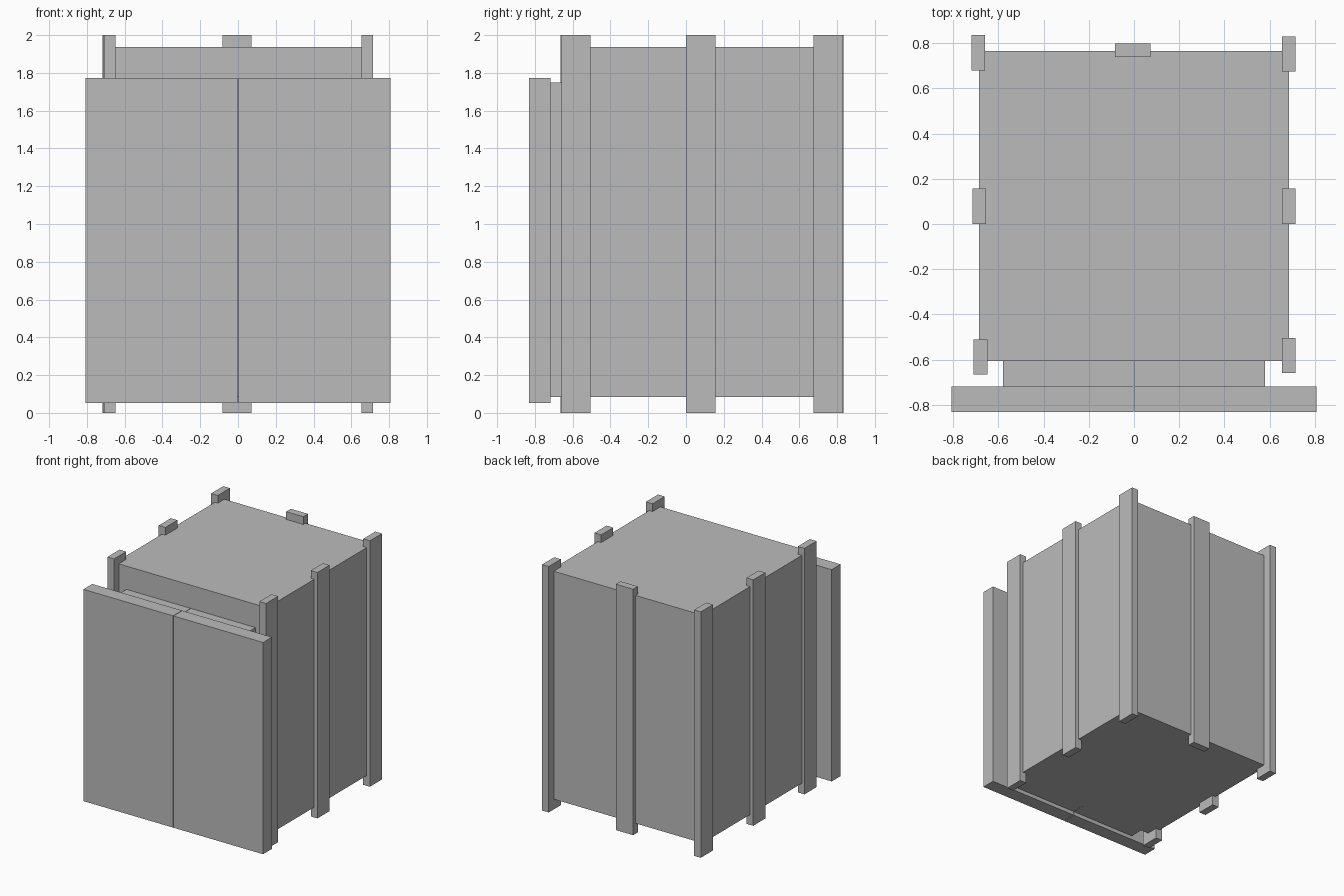
import bpy

default = bpy.data.objects.get("Cube")
if default:
    bpy.data.objects.remove(default, do_unlink=True)

# Single flat grey
grey = bpy.data.materials.new("plain grey")
grey.use_nodes = True
colour = (0.5, 0.5, 0.5, 1)
grey.diffuse_color = colour
grey.node_tree.nodes["Principled BSDF"].inputs["Base Color"].default_value = colour


def box(name, x, y, z):
    """Add a box from its (low, high) extent along each axis."""
    spans = (x, y, z)
    bpy.ops.mesh.primitive_cube_add(size=1, location=[(a + b) / 2 for a, b in spans])
    ob = bpy.context.object
    ob.name = name
    ob.scale = [b - a for a, b in spans]
    bpy.ops.object.transform_apply(location=False, rotation=False, scale=True)
    ob.data.materials.append(grey)
    return ob


# Main cabinet
box("cabinet_body", (-0.685, 0.685), (-0.605, 0.765), (0.083, 1.937))

# Double doors, each an outer slab with a narrower inner panel
GAP = 0.002
for side, s in (("left", 1), ("right", -1)):
    slab = sorted((s * GAP, s * 0.808))
    panel = sorted((s * GAP, s * 0.58))
    box(side + "_door", slab, (-0.832, -0.718), (0.052, 1.774))
    box(side + "_door_inner_panel", panel, (-0.718, -0.605), (0.083, 1.748))

# Upright posts, standing slightly proud of the sides
HEIGHT = (0, 2)
WIDTH, DEPTH = 0.06, 0.155
for name, x, y in (
    ("left_front_post", 0.654, -0.66),
    ("left_middle_post", 0.654, 0.001),
    ("left_back_post", 0.654, 0.675),
    ("right_front_post", -0.709, -0.665),
    ("right_middle_post", -0.714, 0.001),
    ("right_back_post", -0.718, 0.68),
):
    box(name, (x, x + WIDTH), (y, y + DEPTH), HEIGHT)
box("back_middle_post", (-0.083, 0.072), (0.738, 0.798), HEIGHT)
